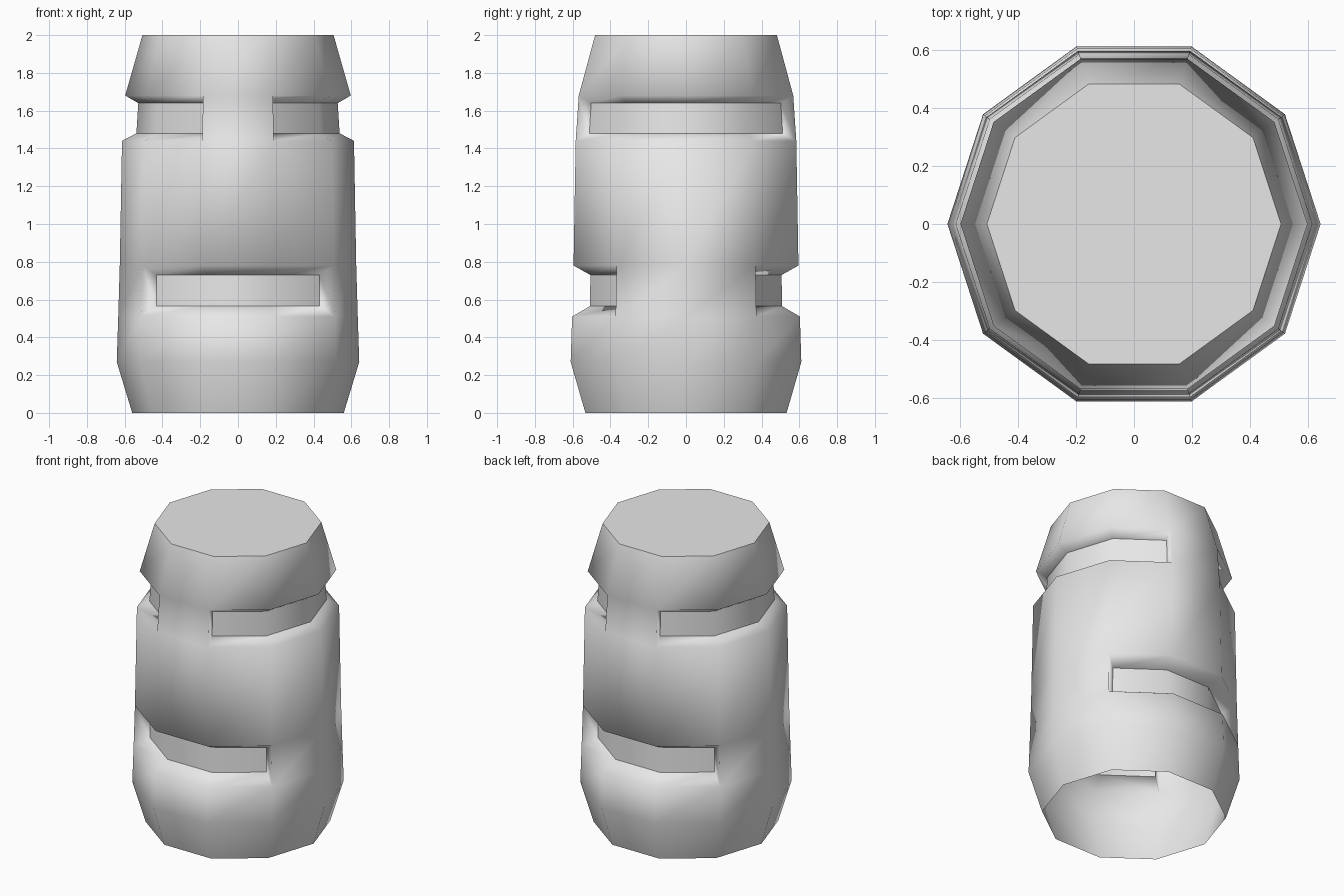
import bpy, bmesh
from math import cos, sin, radians, atan2, degrees

cube = bpy.data.objects.get("Cube")
if cube:
    bpy.data.objects.remove(cube, do_unlink=True)

SIDES = 10
STEP = 360 / SIDES
# shell profile: (radius, height)
PROFILE = [(0.56, 0), (0.642, 0.27), (0.634, 0.51), (0.626, 0.78),
           (0.614, 1.44), (0.597, 1.68), (0.506, 2)]

grey = bpy.data.materials.new("grey")
grey.use_nodes = True
colour = (0.8, 0.8, 0.8, 1)
grey.diffuse_color = colour
grey.node_tree.nodes["Principled BSDF"].inputs["Base Color"].default_value = colour

bm = bmesh.new()


def ring_point(radius, index, z):
    a = radians(index * STEP)
    return (radius * cos(a), radius * sin(a), z)


# ten-sided shell, open underneath
rings = [[bm.verts.new(ring_point(r, i, z)) for i in range(SIDES)]
         for r, z in PROFILE]
panels = {}
for row, (low, high) in enumerate(zip(rings, rings[1:])):
    for i in range(SIDES):
        j = (i + 1) % SIDES
        panels[row, i] = bm.faces.new((low[i], low[j], high[j], high[i]))

# flat lid
lid = bm.faces.new(rings[-1])


def sharpen_border(faces):
    inside = set(faces)
    for edge in {e for f in faces for e in f.edges}:
        if len(inside.intersection(edge.link_faces)) == 1:
            edge.smooth = False


# grooves pushed inward, with sloping walls all round
def groove(row, first, count, bottom, top):
    faces = [panels[row, (first + k) % SIDES] for k in range(count)]
    middle = (PROFILE[row][1] + PROFILE[row + 1][1]) / 2
    new = bmesh.ops.extrude_face_region(bm, geom=faces)["geom"]
    for v in (g for g in new if isinstance(g, bmesh.types.BMVert)):
        radius, z = top if v.co.z > middle else bottom
        index = round(degrees(atan2(v.co.y, v.co.x)) / STEP)
        v.co = ring_point(radius, index, z)
    if faces[0].is_valid:
        bmesh.ops.delete(bm, geom=faces, context="FACES_ONLY")
    return [g for g in new if isinstance(g, bmesh.types.BMFace)]


floors = []
for first in (-2, 3):      # upper grooves, right and left sides
    floors.append(groove(4, first, 4, (0.538, 1.48), (0.528, 1.64)))
for first in (1, 6):       # lower grooves, back and front
    floors.append(groove(2, first, 3, (0.535, 0.565), (0.532, 0.73)))

for face in bm.faces:
    face.smooth = True
for floor in floors:
    sharpen_border(floor)
sharpen_border([lid])

mesh = bpy.data.meshes.new("grooved_barrel")
bm.to_mesh(mesh)
bm.free()
mesh.materials.append(grey)
barrel = bpy.data.objects.new("grooved_barrel", mesh)
bpy.context.scene.collection.objects.link(barrel)
